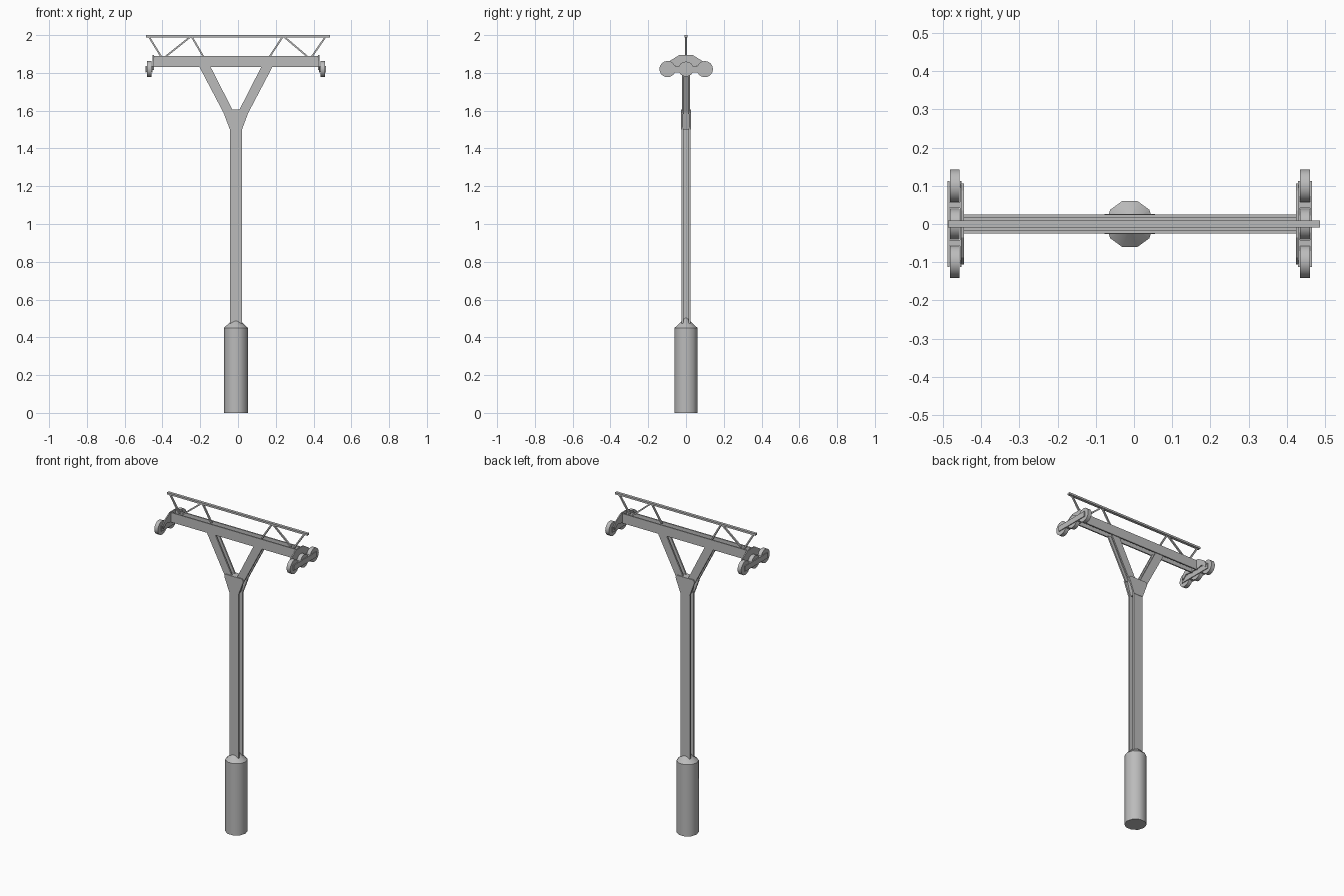
import bpy, bmesh, math
from mathutils import Vector

cube = bpy.data.objects.get("Cube")
if cube:
    bpy.data.objects.remove(cube, do_unlink=True)

grey = bpy.data.materials.new("steel grey")
grey.use_nodes = True
colour = (0.5, 0.5, 0.5, 1)
grey.diffuse_color = colour
grey.node_tree.nodes["Principled BSDF"].inputs["Base Color"].default_value = colour

CX = -0.011   # tower axis


def finish(name, bm, smooth=False):
    bmesh.ops.recalc_face_normals(bm, faces=bm.faces)
    mesh = bpy.data.meshes.new(name)
    bm.to_mesh(mesh)
    bm.free()
    mesh.materials.append(grey)
    obj = bpy.data.objects.new(name, mesh)
    bpy.context.collection.objects.link(obj)
    if smooth:
        bpy.ops.object.select_all(action='DESELECT')
        obj.select_set(True)
        bpy.context.view_layer.objects.active = obj
        bpy.ops.object.shade_smooth_by_angle(angle=math.radians(40))
    return obj


def add_prism(bm, pts, a, b, axis='y'):
    """Extrude an outline from a to b: (x, z) along y, or (y, z) along x."""
    def place(p, d):
        return (p[0], d, p[1]) if axis == 'y' else (d, p[0], p[1])
    lo = [bm.verts.new(place(p, a)) for p in pts]
    hi = [bm.verts.new(place(p, b)) for p in pts]
    bm.faces.new(lo)
    bm.faces.new(hi)
    n = len(pts)
    for i in range(n):
        j = (i + 1) % n
        bm.faces.new((lo[i], lo[j], hi[j], hi[i]))


def strip(p, q, width):
    """Outline of a straight strip around the line from p to q."""
    p, q = Vector(p), Vector(q)
    d = (q - p).normalized() * width / 2
    n = Vector((-d.y, d.x))
    return [p + n, q + n, q - n, p - n]


def channel(name, outline, web, depth, flange):
    """Front and back plates of one outline, joined by a web."""
    bm = bmesh.new()
    add_prism(bm, outline, -depth, -depth + flange)
    add_prism(bm, outline, depth - flange, depth)
    add_prism(bm, web, -depth + flange, depth - flange)
    return finish(name, bm)


def lathe(name, profile, sides, centre, axis):
    """Solid of revolution from (radius, distance) rings."""
    bm = bmesh.new()
    rings = []
    for r, h in profile:
        ring = []
        for i in range(sides):
            t = math.tau * i / sides
            u, v = r * math.cos(t), r * math.sin(t)
            co = (u, v, h) if axis == 'z' else (h, u, v)
            ring.append(bm.verts.new(Vector(centre) + Vector(co)))
        rings.append(ring)
    for a, b in zip(rings, rings[1:]):
        for i in range(sides):
            j = (i + 1) % sides
            bm.faces.new((a[i], a[j], b[j], b[i]))
    bm.faces.new(rings[0])
    bm.faces.new(rings[-1])
    return finish(name, bm, True)


# Footing and pole
lathe("footing", [(0.0635, 0), (0.0635, 0.45), (0.004, 0.505)], 10, (CX, 0, 0), 'z')
channel("pole", strip((CX, 0.44), (CX, 1.51), 0.064),
        strip((CX, 0.44), (CX, 1.51), 0.012), 0.024, 0.011)

# Fork joint
half = [(0.032, 1.5), (0.066, 1.59), (0.058, 1.605), (0.017, 1.605)]
joint = [(CX + x, z) for x, z in half] + [(CX - x, z) for x, z in reversed(half)]
web = [(CX + x * 0.7, z) for x, z in half] + [(CX - x * 0.7, z) for x, z in reversed(half)]
channel("fork_joint", joint, web, 0.026, 0.01)

# Fork arms
for side, s in (("right", -1), ("left", 1)):
    arm = [(CX + s * x, z) for x, z in
           ((0.016, 1.6), (0.062, 1.582), (0.195, 1.835), (0.136, 1.835))]
    channel(side + "_fork_arm", arm,
            strip((CX + s * 0.04, 1.59), (CX + s * 0.165, 1.835), 0.01), 0.02, 0.009)

# Crossbeam
channel("crossbeam", strip((-0.452, 1.86), (0.428, 1.86), 0.06),
        strip((-0.452, 1.86), (0.428, 1.86), 0.01), 0.025, 0.008)

# Top rail and its struts
bm = bmesh.new()
add_prism(bm, strip((-0.487, 1.994), (0.487, 1.994), 0.012), -0.009, 0.009)
finish("top_rail", bm)
for side, s in (("right", -1), ("left", 1)):
    bm = bmesh.new()
    for foot, head in ((0.398, 0.468), (0.377, 0.247), (0.175, 0.241)):
        add_prism(bm, strip((s * foot - 0.008, 1.885), (s * head - 0.004, 1.992), 0.009),
                  -0.005, 0.005)
    finish(side + "_rail_struts", bm)

# Wheel trucks at both ends of the crossbeam
outline = [(0.035, 1.895), (0.088, 1.862), (0.106, 1.835), (0.1, 1.815),
           (0.07, 1.84), (0.04, 1.835)]
bracket = outline + [(-y, z) for y, z in reversed(outline)]
for side, cx, s in (("right", -0.47, -1), ("left", 0.448, 1)):
    bm = bmesh.new()
    add_prism(bm, bracket, cx - s * 0.024, cx - s * 0.017, 'x')
    finish(side + "_truck_bracket", bm)

    bm = bmesh.new()
    for e in (-1, 1):
        add_prism(bm, strip((-0.113, 1.82), (0.113, 1.82), 0.034),
                  cx + e * 0.0135, cx + e * 0.0185, 'x')
        # spacer between neighbouring wheels
        add_prism(bm, strip((e * 0.042, 1.82), (e * 0.057, 1.82), 0.03),
                  cx - 0.0135, cx + 0.0135, 'x')
    finish(side + "_truck_frame", bm)

    for label, y in (("front", -0.098), ("middle", 0), ("back", 0.1)):
        r = 0.04 if label == "middle" else 0.043
        lathe(f"{side}_{label}_wheel", [(r, -0.0125), (r, 0.0125)], 16, (cx, y, 1.82), 'x')
